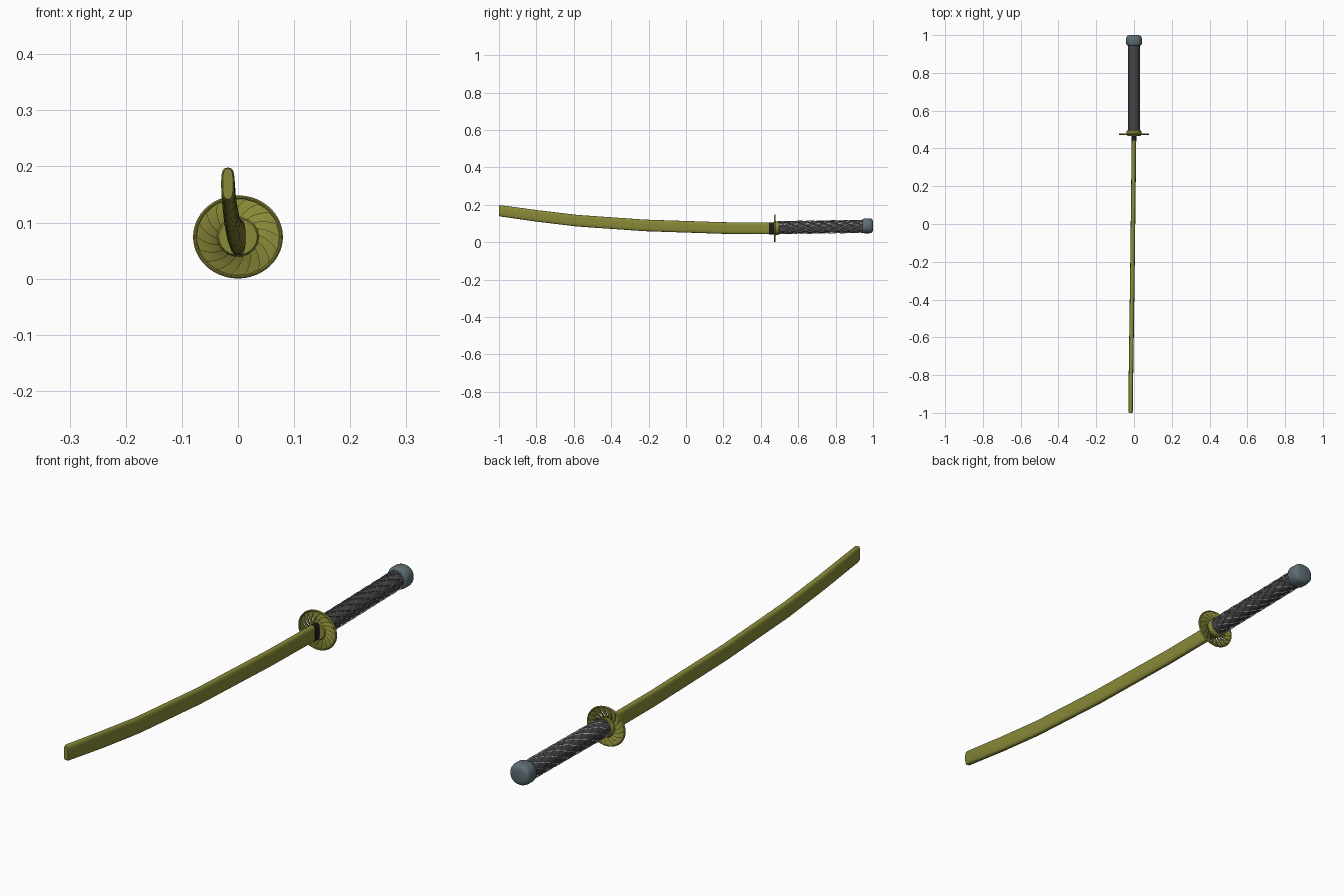
import bpy, bmesh, math
from mathutils import Vector

if "Cube" in bpy.data.objects:
    bpy.data.objects.remove(bpy.data.objects["Cube"])


def material(name, rgb):
    m = bpy.data.materials.new(name)
    m.diffuse_color = (*rgb, 1)
    m.use_nodes = True
    m.node_tree.nodes["Principled BSDF"].inputs["Base Color"].default_value = m.diffuse_color
    return m


OLIVE = material("olive", (0.25, 0.25, 0.04))
BLACK = material("black", (0.012, 0.012, 0.012))
SLATE = material("slate", (0.11, 0.15, 0.17))
DARK = material("dark_grey", (0.06, 0.06, 0.065))
PALE = material("pale_grey", (0.5, 0.5, 0.5))


def finish(name, bm, mat, angle=35):
    bmesh.ops.recalc_face_normals(bm, faces=bm.faces)
    me = bpy.data.meshes.new(name)
    bm.to_mesh(me)
    bm.free()
    ob = bpy.data.objects.new(name, me)
    bpy.context.collection.objects.link(ob)
    me.materials.append(mat)
    bpy.ops.object.select_all(action='DESELECT')
    ob.select_set(True)
    bpy.context.view_layer.objects.active = ob
    bpy.ops.object.shade_smooth_by_angle(angle=math.radians(angle))
    return ob


def loft(name, stations, mat, n=32, power=2.0, angle=35):
    """Skin superellipse sections (y, centre x, centre z, half x, half z) along y."""
    bm = bmesh.new()
    rings = []
    for y, cx, cz, hx, hz in stations:
        ring = []
        for k in range(n):
            a = 2 * math.pi * k / n
            c, s = math.cos(a), math.sin(a)
            ring.append(bm.verts.new((cx + hx * math.copysign(abs(c) ** (2 / power), c), y,
                                      cz + hz * math.copysign(abs(s) ** (2 / power), s))))
        rings.append(ring)
    for a, b in zip(rings, rings[1:]):
        for k in range(n):
            bm.faces.new((a[k], a[(k + 1) % n], b[(k + 1) % n], b[k]))
    bm.faces.new(rings[0])
    bm.faces.new(rings[-1])
    return finish(name, bm, mat, angle)


# Curved scabbard, drifting slightly to -x towards the tip
loft("scabbard", [(-1.0, -0.018, 0.169, 0.009, 0.027),
                  (-0.992, -0.018, 0.168, 0.012, 0.030),
                  (-0.79, -0.016, 0.140, 0.012, 0.031),
                  (-0.58, -0.013, 0.115, 0.012, 0.031),
                  (-0.22, -0.008, 0.090, 0.012, 0.031),
                  (0.2, -0.003, 0.076, 0.012, 0.031),
                  (0.445, 0.0, 0.074, 0.012, 0.031)], OLIVE, n=24, power=3)

# Black collar at the scabbard mouth
loft("scabbard_collar", [(0.443, 0, 0.074, 0.0135, 0.032),
                         (0.472, 0, 0.074, 0.0135, 0.032)], BLACK, n=24, power=3)

# Guard: centre boss, swirling slats and outer rim
GY, GZ, SQUASH = 0.475, 0.0745, 0.925
loft("guard_boss", [(0.467, 0, GZ, 0.034, 0.032), (0.469, 0, GZ, 0.036, 0.034),
                    (0.486, 0, GZ, 0.040, 0.037), (0.494, 0, 0.077, 0.038, 0.037),
                    (0.497, 0, 0.078, 0.035, 0.035)], OLIVE, n=40)

bm = bmesh.new()
SLATS, STEPS, THICK = 18, 6, 0.0025
for i in range(SLATS):
    grid = []
    for s in range(STEPS + 1):
        t = s / STEPS
        r = 0.030 + 0.046 * t
        base = 2 * math.pi * i / SLATS - 0.55 * t
        row = []
        for side, tilt in ((-0.5, -1), (0.5, 1)):
            a = base + side * 2 * math.pi / SLATS * 1.1
            y = GY + tilt * 0.0042 * (1 - 0.5 * t)
            for off in (-THICK / 2, THICK / 2):
                row.append(bm.verts.new((r * math.cos(a), y + off,
                                         GZ + SQUASH * r * math.sin(a))))
        grid.append((row[0], row[1], row[3], row[2]))
    for a, b in zip(grid, grid[1:]):
        for k in range(4):
            bm.faces.new((a[k], a[(k + 1) % 4], b[(k + 1) % 4], b[k]))
    bm.faces.new(grid[0])
    bm.faces.new(grid[-1])
finish("guard_slats", bm, OLIVE)

bpy.ops.mesh.primitive_torus_add(major_radius=0.0765, minor_radius=0.0035,
                                 major_segments=64, minor_segments=10,
                                 location=(0, GY, GZ), rotation=(math.pi / 2, 0, 0))
rim = bpy.context.object
rim.name = "guard_rim"
rim.scale = (1, SQUASH, 1.1)
rim.data.materials.append(OLIVE)
bpy.ops.object.shade_smooth_by_angle()


# Handle axis rises a little towards the pommel
def axis_z(y):
    return 0.078 + 0.007 * (y - 0.49) / 0.46


loft("handle_core", [(y, 0, axis_z(y), 0.0305, 0.0315) for y in (0.48, 0.96)], DARK)

# Diamond wrap: staggered quads, inset, opened and projected on the handle
AROUND, ROWS, Y0, Y1 = 8, 16, 0.487, 0.958
bm = bmesh.new()
pt = [[bm.verts.new((math.cos(a), Y0 + (Y1 - Y0) * i / ROWS, math.sin(a)))
       for a in [2 * math.pi * (j + 0.5 * (i % 2)) / AROUND for j in range(AROUND)]]
      for i in range(ROWS + 1)]
for v in bm.verts:
    v.co.x *= 0.034
    v.co.z *= 0.034
for i in range(ROWS - 1):
    for j in range(AROUND):
        left = (j - 1 + i % 2) % AROUND
        bm.faces.new((pt[i][j], pt[i + 1][(left + 1) % AROUND], pt[i + 2][j], pt[i + 1][left]))
openings = list(bm.faces)
bmesh.ops.inset_individual(bm, faces=openings, thickness=0.0045, use_even_offset=True)
bmesh.ops.delete(bm, geom=openings, context='FACES_ONLY')
bmesh.ops.subdivide_edges(bm, edges=bm.edges[:], cuts=2, use_grid_fill=True)
for v in bm.verts:
    d = Vector((v.co.x, 0, v.co.z)).normalized() * 0.034
    v.co = Vector((d.x, v.co.y, d.z + axis_z(v.co.y)))
wrap = finish("handle_wrap", bm, PALE)
mod = wrap.modifiers.new("thickness", 'SOLIDIFY')
mod.thickness = 0.004
mod.offset = 0

# Rounded pommel cap
loft("pommel", [(0.944, 0, 0.086, 0.036, 0.036), (0.947, 0, 0.087, 0.039, 0.038),
                (0.955, 0, 0.088, 0.0415, 0.040), (0.980, 0, 0.088, 0.0415, 0.040),
                (0.991, 0, 0.088, 0.039, 0.0375), (0.997, 0, 0.088, 0.034, 0.032),
                (1.0, 0, 0.088, 0.025, 0.023)], SLATE, power=2.3, angle=50)
